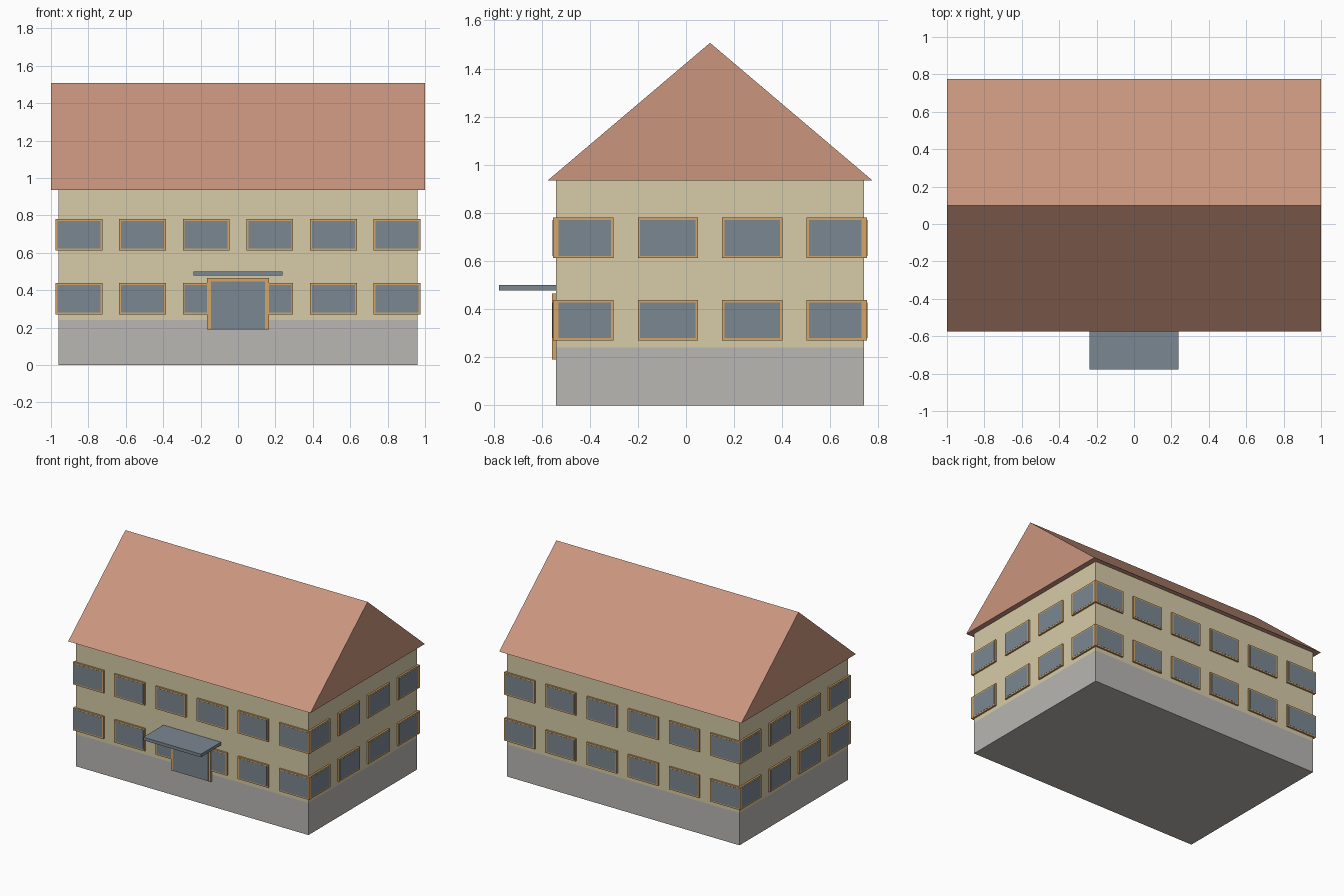
import bpy, bmesh
from math import pi
from mathutils import Matrix, Vector

cube = bpy.data.objects.get("Cube")
if cube:
    bpy.data.objects.remove(cube, do_unlink=True)


def material(name, rgb):
    linear = [((c / 255 + 0.055) / 1.055) ** 2.4 for c in rgb] + [1.0]
    mat = bpy.data.materials.new(name)
    mat.use_nodes = True
    mat.diffuse_color = linear
    mat.node_tree.nodes["Principled BSDF"].inputs["Base Color"].default_value = linear
    return mat


plaster = material("cream plaster", (215, 203, 167))
stone = material("grey stone", (185, 183, 179))
tile = material("terracotta tile", (202, 150, 127))
glass = material("blue grey glass", (123, 135, 145))
wood = material("ochre wood", (212, 166, 104))


def add_box(bm, low, high, mat_index=0):
    low, high = Vector(low), Vector(high)
    size = high - low
    mat = Matrix.Translation((low + high) / 2) @ Matrix.Diagonal((*size, 1))
    verts = bmesh.ops.create_cube(bm, size=1, matrix=mat)["verts"]
    for face in {f for v in verts for f in v.link_faces}:
        face.material_index = mat_index


def finish(bm, name, *mats):
    mesh = bpy.data.meshes.new(name)
    bm.to_mesh(mesh)
    bm.free()
    for mat in mats:
        mesh.materials.append(mat)
    obj = bpy.data.objects.new(name, mesh)
    bpy.context.collection.objects.link(obj)
    return obj


HALF_X, HALF_Y, MID_Y = 0.96, 0.64, 0.10
PLINTH, EAVES, RIDGE = 0.24, 0.935, 1.507

# Walls with a stone plinth, coloured by height
bm = bmesh.new()
add_box(bm, (-HALF_X, MID_Y - HALF_Y, 0), (HALF_X, MID_Y + HALF_Y, EAVES))
bmesh.ops.bisect_plane(bm, geom=bm.verts[:] + bm.edges[:] + bm.faces[:],
                       plane_co=(0, 0, PLINTH), plane_no=(0, 0, 1))
for face in bm.faces:
    face.material_index = int(face.calc_center_median().z < PLINTH)
top = [f for f in bm.faces if f.normal.z > 0.9]
bmesh.ops.delete(bm, geom=top, context="FACES_ONLY")
finish(bm, "walls", plaster, stone)

# Gable roof: a triangle extruded along x
bm = bmesh.new()
profile = [(-0.575, EAVES), (0.775, EAVES), (MID_Y, RIDGE)]
gable = bm.faces.new([bm.verts.new((-1, y, z)) for y, z in profile])
new = bmesh.ops.extrude_face_region(bm, geom=[gable])["geom"]
bmesh.ops.translate(bm, vec=(2, 0, 0),
                    verts=[g for g in new if isinstance(g, bmesh.types.BMVert)])
bmesh.ops.recalc_face_normals(bm, faces=bm.faces[:])
finish(bm, "roof", tile)


def add_pane(bm, x, z, width, height, depth, border, sill):
    """Frame with a thin glass plate, facing -y from the wall plane y = 0."""
    add_box(bm, (x - width / 2, -depth, z), (x + width / 2, 0.01, z + height))
    add_box(bm, (x - width / 2 + border, -depth - 0.001, z + sill),
            (x + width / 2 - border, -depth + 0.001, z + height - border), 1)


def window_wall(name, count, pitch, distance, angle):
    bm = bmesh.new()
    for floor in (0.27, 0.612):
        for i in range(count):
            add_pane(bm, (i - (count - 1) / 2) * pitch, floor, 0.25, 0.168,
                     0.013, 0.01, 0.01)
    place = (Matrix.Translation((0, MID_Y, 0)) @ Matrix.Rotation(angle, 4, "Z")
             @ Matrix.Translation((0, -distance, 0)))
    bm.transform(place)
    finish(bm, name, wood, glass)


# Two rows of windows on every side
window_wall("front_windows", 6, 0.34, HALF_Y, 0)
window_wall("back_windows", 6, 0.34, HALF_Y, pi)
window_wall("left_windows", 4, 0.351, HALF_X, pi / 2)
window_wall("right_windows", 4, 0.351, HALF_X, -pi / 2)

# Entrance door
bm = bmesh.new()
add_pane(bm, 0, 0.19, 0.33, 0.276, 0.017, 0.02, 0.003)
bm.transform(Matrix.Translation((0, MID_Y - HALF_Y, 0)))
finish(bm, "entrance_door", wood, glass)

# Flat canopy above the door
bm = bmesh.new()
add_box(bm, (-0.238, -0.777, 0.478), (0.238, MID_Y - HALF_Y, 0.501))
finish(bm, "door_canopy", glass)
